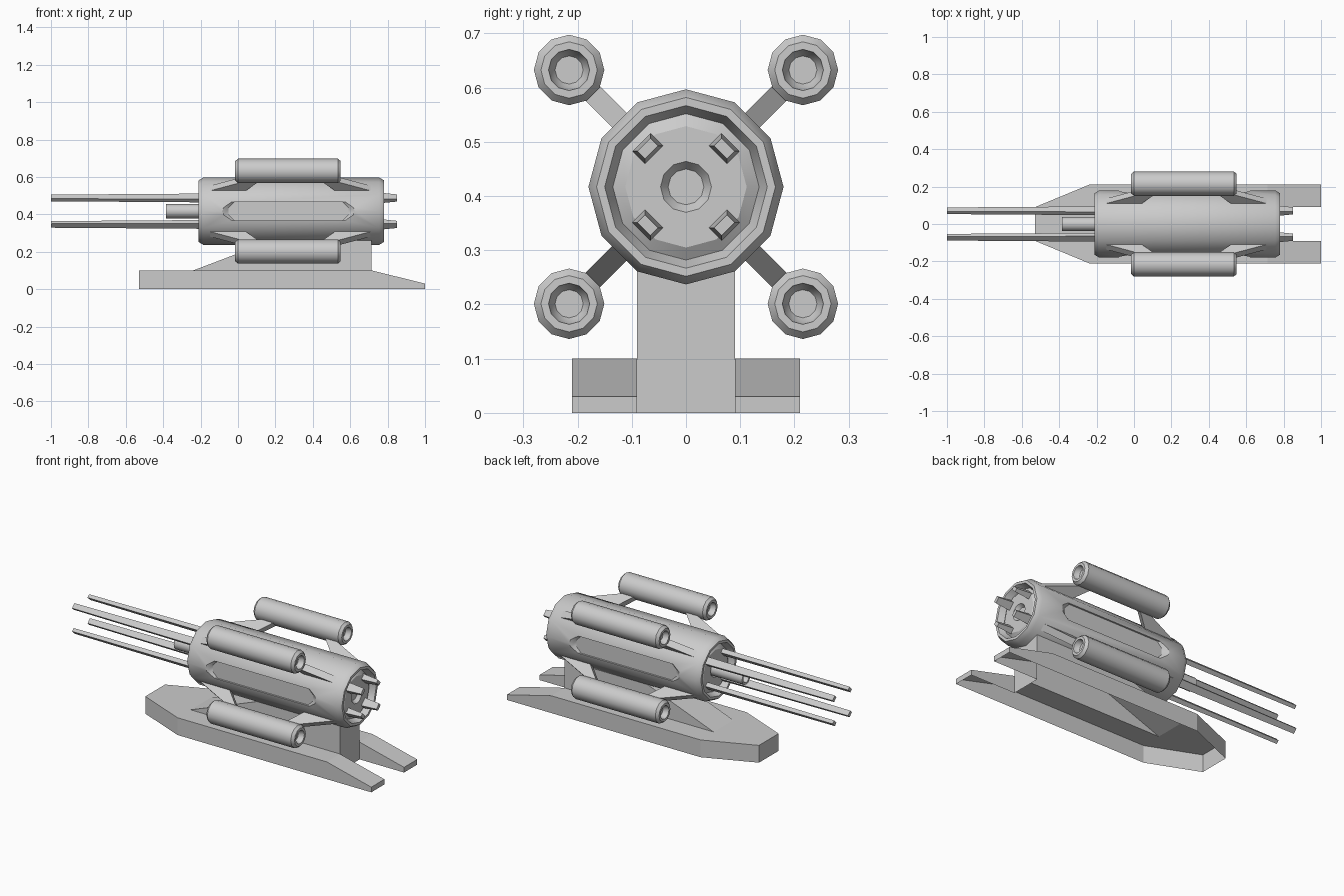
import bpy, bmesh, math
from mathutils import Vector

cube = bpy.data.objects.get("Cube")
if cube:
    bpy.data.objects.remove(cube, do_unlink=True)

grey = bpy.data.materials.new("light_grey")
grey.use_nodes = True
colour = (0.6, 0.6, 0.6, 1)
grey.diffuse_color = colour
grey.node_tree.nodes["Principled BSDF"].inputs["Base Color"].default_value = colour

AXIS_Z = 0.417          # height of the main barrel axis
DIAGONALS = [("upper_left", 45), ("upper_right", 135),
             ("lower_right", 225), ("lower_left", 315)]


def finish(name, bm, smooth=False, recalc=True):
    if recalc:
        bmesh.ops.recalc_face_normals(bm, faces=bm.faces)
    mesh = bpy.data.meshes.new(name)
    bm.to_mesh(mesh)
    bm.free()
    mesh.materials.append(grey)
    obj = bpy.data.objects.new(name, mesh)
    bpy.context.collection.objects.link(obj)
    if smooth:
        shade(obj)
    return obj


def select(obj):
    bpy.ops.object.select_all(action='DESELECT')
    obj.select_set(True)
    bpy.context.view_layer.objects.active = obj


def shade(obj):
    select(obj)
    bpy.ops.object.shade_smooth_by_angle(angle=math.radians(32))


def lathe(name, profile, y=0, z=AXIS_Z, sides=12, smooth=True):
    """Turn (x, radius) pairs about an axis along x; both ends are capped."""
    bm = bmesh.new()
    rings = []
    for x, r in profile:
        turns = [2 * math.pi * i / sides for i in range(sides)]
        rings.append([bm.verts.new((x, y + r * math.cos(a), z + r * math.sin(a))) for a in turns])
    for a, b in zip(rings, rings[1:]):
        for i in range(sides):
            j = (i + 1) % sides
            bm.faces.new((a[i], a[j], b[j], b[i]))
    bm.faces.new(rings[0])
    bm.faces.new(rings[-1])
    return finish(name, bm, smooth)


def loft(name, sections):
    """Join matching outlines with side walls and cap both ends."""
    bm = bmesh.new()
    rings = [[bm.verts.new(p) for p in s] for s in sections]
    n = len(rings[0])
    for a, b in zip(rings, rings[1:]):
        for i in range(n):
            bm.faces.new((a[i], a[(i + 1) % n], b[(i + 1) % n], b[i]))
    bm.faces.new(rings[0])
    bm.faces.new(rings[-1])
    return finish(name, bm)


def mirrored_ends(half, middle):
    """Repeat an end profile at the opposite end."""
    return half + [(2 * middle - x, r) for x, r in reversed(half)]


# Main barrel with chamfered, recessed ends and a hub socket
end = [(-0.17, 0.033), (-0.19, 0.047), (-0.19, 0.112), (-0.175, 0.135),
       (-0.21, 0.15), (-0.21, 0.165), (-0.185, 0.18)]
barrel = lathe("main_barrel", mirrored_ends(end, 0.285), smooth=False)

# Long recessed side panels
for side in (-1, 1):
    def outline(x0, x1, h, depth, c):
        pts = [(x0, -h + c), (x0 + c, -h), (x1 - c, -h), (x1, -h + c),
               (x1, h - c), (x1 - c, h), (x0 + c, h), (x0, h - c)]
        return [(x, side * depth, AXIS_Z + z) for x, z in pts]
    cutter = loft("panel_cutter", [outline(-0.1, 0.64, 0.051, 0.19, 0.03),
                                   outline(-0.05, 0.59, 0.049, 0.158, 0.03)])
    cutter.hide_render = True
    cut = barrel.modifiers.new("panel", 'BOOLEAN')
    cut.operation = 'DIFFERENCE'
    cut.solver = 'EXACT'
    cut.object = cutter
    select(barrel)
    bpy.ops.object.modifier_apply(modifier=cut.name)
    bpy.data.objects.remove(cutter, do_unlink=True)
shade(barrel)

# Short central muzzle
lathe("central_muzzle", [(-0.16, 0.038), (-0.385, 0.038), (-0.385, 0.026), (-0.34, 0.022)])

for label, degrees in DIAGONALS:
    a = math.radians(degrees)
    out = Vector((0, math.cos(a), math.sin(a)))
    along = Vector((0, -math.sin(a), math.cos(a)))
    centre = Vector((0, 0, AXIS_Z))

    # Outer pod with bevelled, hollow ends
    pod = centre + out * 0.305
    pod_end = [(0.015, 0.026), (0.0, 0.035), (-0.015, 0.038), (-0.015, 0.052), (0.0, 0.065)]
    lathe("pod_" + label, mirrored_ends(pod_end, 0.267), pod.y, pod.z)

    # Slanted struts between barrel and pod
    for end_name, flip in (("front", 1), ("rear", -1)):
        shape = [(-0.18, 0.162), (0.03, 0.162), (0.13, 0.26), (0.08, 0.26)]
        sections = []
        for w in (-0.019, 0.019):
            sections.append([centre + out * r + along * w
                             + Vector((0.28 + flip * (x - 0.28), 0, 0)) for x, r in shape])
        loft(f"strut_{end_name}_{label}", sections)

    # Tapered rail running through the barrel
    sections = []
    for x, wide, deep in ((-1, 0.03, 0.02), (-0.2, 0.041, 0.025),
                          (0.76, 0.047, 0.033), (0.85, 0.034, 0.02)):
        sections.append([centre + Vector((x, 0, 0)) + out * (0.1 + u * deep / 2) + along * v * wide / 2
                         for u, v in ((-1, -1), (1, -1), (1, 1), (-1, 1))])
    loft("rail_" + label, sections)

# Open-bottomed forked base and pedestal, one shell
IN, OUT, TOP, TIP = 0.09, 0.21, 0.1, 0.03
BOW, SHOULDER, HEEL, TOE = -0.53, -0.24, 0.715, 1.0
bm = bmesh.new()


def face(*points):
    bm.faces.new([bm.verts.new(p) for p in points])


def wall(x0, y0, z0, x1, y1, z1):
    face((x0, y0, 0), (x1, y1, 0), (x1, y1, z1), (x0, y0, z0))


for s in (-1, 1):
    i, o = s * IN, s * OUT
    # outer walls, toe and inner wall of each leg
    wall(BOW, i, TOP, SHOULDER, o, TOP)
    wall(SHOULDER, o, TOP, HEEL, o, TOP)
    wall(HEEL, o, TOP, TOE, o, TIP)
    wall(TOE, o, TIP, TOE, i, TIP)
    wall(TOE, i, TIP, HEEL, i, TOP)
    # decks
    face((BOW, i, TOP), (SHOULDER, o, TOP), (SHOULDER, i, TOP))
    face((SHOULDER, i, TOP), (SHOULDER, o, TOP), (HEEL, o, TOP), (HEEL, i, TOP))
    face((HEEL, i, TOP), (HEEL, o, TOP), (TOE, o, TIP), (TOE, i, TIP))
    # pedestal side
    face((SHOULDER, i, TOP), (HEEL, i, TOP), (HEEL, i, 0.29), (0.26, i, 0.29))
# bow, front deck, pedestal slope and back
wall(BOW, -IN, TOP, BOW, IN, TOP)
face((BOW, -IN, TOP), (BOW, IN, TOP), (SHOULDER, IN, TOP), (SHOULDER, -IN, TOP))
face((SHOULDER, -IN, TOP), (SHOULDER, IN, TOP), (0.26, IN, 0.29), (0.26, -IN, 0.29))
wall(HEEL, -IN, 0.29, HEEL, IN, 0.29)
bmesh.ops.remove_doubles(bm, verts=bm.verts, dist=0.0005)
finish("base_and_pedestal", bm)
